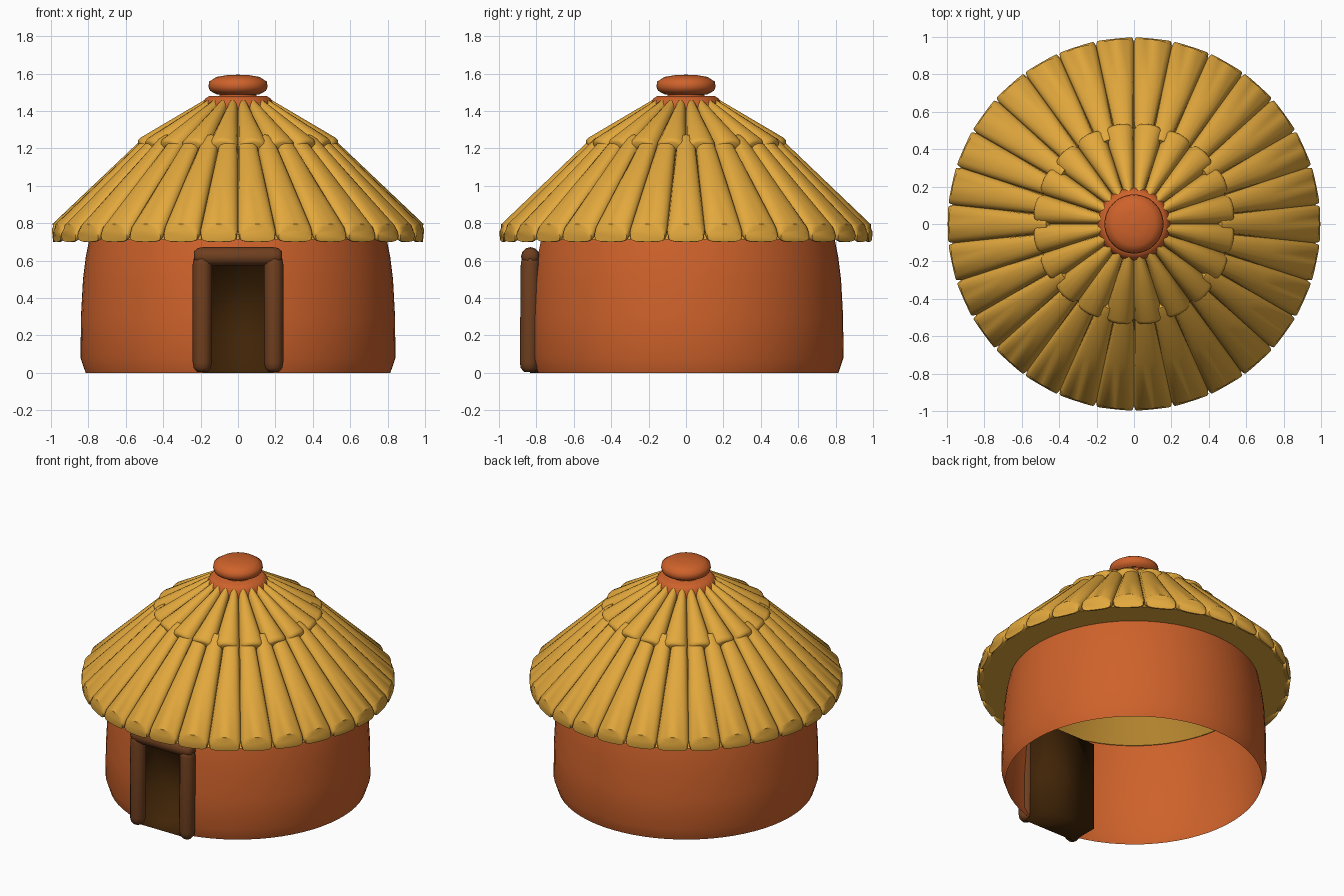
import bpy, bmesh
from math import sin, cos, tan, pi, radians
from mathutils import Vector, Matrix

if "Cube" in bpy.data.objects:
    bpy.data.objects.remove(bpy.data.objects["Cube"], do_unlink=True)


def material(name, rgb):
    m = bpy.data.materials.new(name)
    m.use_nodes = True
    m.diffuse_color = (*rgb, 1)
    m.node_tree.nodes["Principled BSDF"].inputs["Base Color"].default_value = (*rgb, 1)
    return m


CLAY = material("terracotta clay", (0.62, 0.122, 0.024))
STRAW = material("golden straw", (0.76, 0.39, 0.046))
WOOD = material("brown wood", (0.16, 0.05, 0.014))
DARK = material("dark interior", (0.05, 0.017, 0.002))


def finish(name, bm, mat, angle=40):
    """Turn a bmesh into a smooth shaded object."""
    bmesh.ops.recalc_face_normals(bm, faces=bm.faces)
    mesh = bpy.data.meshes.new(name)
    bm.to_mesh(mesh)
    bm.free()
    mesh.materials.append(mat)
    ob = bpy.data.objects.new(name, mesh)
    bpy.context.collection.objects.link(ob)
    bpy.ops.object.select_all(action='DESELECT')
    ob.select_set(True)
    bpy.context.view_layer.objects.active = ob
    bpy.ops.object.shade_smooth_by_angle(angle=radians(angle))


def skin(bm, rings, skip=None):
    """Bridge consecutive rings of vertices with quads."""
    for i, (a, b) in enumerate(zip(rings, rings[1:])):
        n = len(a)
        for j in range(n):
            if not (skip and skip(i, j)):
                k = (j + 1) % n
                bm.faces.new((a[j], a[k], b[k], b[j]))


def lathe(name, profile, mat, sides=48, matrix=None, angle=40, caps=False):
    bm = bmesh.new()
    rings = [[bm.verts.new((r * cos(2 * pi * j / sides), r * sin(2 * pi * j / sides), z))
              for j in range(sides)] for r, z in profile]
    skin(bm, rings)
    if caps:
        bm.faces.new(rings[0])
        bm.faces.new(rings[-1])
    if matrix:
        bm.transform(matrix)
    finish(name, bm, mat, angle)


# Wall: open shell with a flat doorway panel at the front
bm = bmesh.new()
half, steps = 0.23, 64
angles = [-pi / 2 + half + (2 * pi - 2 * half) * j / steps for j in range(steps + 1)]
rows = [(0.815, 0), (0.842, 0.08), (0.84, 0.3), (0.829, 0.5), (0.814, 0.62), (0.795, 0.715)]
rings = [[bm.verts.new((r * cos(a), r * sin(a), z)) for a in angles] for r, z in rows]
skin(bm, rings, skip=lambda i, j: j == steps and i < 4)
finish("wall", bm, CLAY)

# Doorway recess: box open to the front
bm = bmesh.new()
bmesh.ops.create_cube(bm, size=1, matrix=Matrix.Translation((0, -0.735, 0.31))
                      @ Matrix.Diagonal((0.4, 0.2, 0.62, 1)))
bm.normal_update()
bmesh.ops.delete(bm, geom=[f for f in bm.faces if f.normal.y < -0.5], context='FACES')
finish("doorway_recess", bm, DARK, 180)


# Door frame: round beams with softened ends
def beam(name, start, end, radius):
    a, b = Vector(start), Vector(end)
    length = (b - a).length
    profile = [(radius * 0.55, 0), (radius * 0.9, 0.02), (radius, 0.05),
               (radius, length - 0.05), (radius * 0.9, length - 0.02), (radius * 0.55, length)]
    turn = (b - a).to_track_quat('Z', 'Y').to_matrix().to_4x4()
    lathe(name, profile, WOOD, 12, Matrix.Translation(a) @ turn, 60, True)


for side, label in ((-1, "right"), (1, "left")):
    beam(label + "_door_post", (side * 0.191, -0.838, 0.005), (side * 0.191, -0.832, 0.63), 0.051)
beam("door_lintel", (-0.235, -0.832, 0.622), (0.235, -0.832, 0.622), 0.05)

# Roof base: cone shell with a flat eave underside
lathe("roof_base", [(0.1, 1.36), (0.79, 0.712), (0.975, 0.712), (0.5, 1.19), (0.1, 1.4)],
      STRAW, 60, angle=30)


# Thatch: rings of tapered bundles, arched above and flatter below
def thatch(name, count, outer, inner, thick_out, thick_in, butt, butt_width):
    bm = bmesh.new()
    slope = Vector((inner[0] - outer[0], 0, inner[1] - outer[1]))
    normal = Vector((slope.z, 0, -slope.x)).normalized()
    # position along the bundle, thickness scale, width scale
    stations = ((0, 0.7, butt_width), (0.015, 0.9, (1 + butt_width) / 2), (0.06, 1, 1),
                (0.5, 1, 1), (0.94, 1, 0.96), (1, 0.7, 0.8))
    for k in range(count):
        spin = Matrix.Rotation(-pi / 2 + (k + 0.5) * 2 * pi / count, 3, 'Z')
        rings = []
        for t, scale, width in stations:
            mid = Vector((outer[0], 0, outer[1])) + slope * t
            up = butt if t < 0.05 else normal
            wide = mid.x * tan(pi / count) * width
            thick = (thick_out + (thick_in - thick_out) * t) * scale
            ring = []
            for j in range(16):
                c, s = cos(2 * pi * j / 16), sin(2 * pi * j / 16)
                power = 0.9 if s > -0.01 else 0.55
                c = abs(c) ** power * (1 if c > 0 else -1)
                s = abs(s) ** power * (1 if s > 0 else -1)
                ring.append(bm.verts.new(spin @ (mid + up * s * thick + Vector((0, c * wide, 0)))))
            rings.append(ring)
        skin(bm, rings)
        bm.faces.new(rings[0])
        bm.faces.new(rings[-1])
    finish(name, bm, STRAW, 50)


thatch("lower_thatch", 30, (0.992, 0.732), (0.45, 1.252), 0.046, 0.042,
       Vector((0.12, 0, 0.99)), 0.9)
thatch("upper_thatch", 20, (0.52, 1.198), (0.13, 1.44), 0.055, 0.042,
       Vector((0.5, 0, 0.87)), 0.65)

# Crown: clay collar, neck and cap
lathe("roof_collar", [(0.001, 1.48), (0.155, 1.479), (0.175, 1.466), (0.19, 1.445),
                      (0.205, 1.36)], CLAY)
lathe("cap_neck", [(0.1, 1.47), (0.1, 1.495)], CLAY)
lathe("roof_cap", [(0.001, 1.488), (0.115, 1.489), (0.15, 1.508), (0.158, 1.53), (0.154, 1.557),
                   (0.115, 1.582), (0.06, 1.591), (0.001, 1.594)], CLAY, angle=80)
